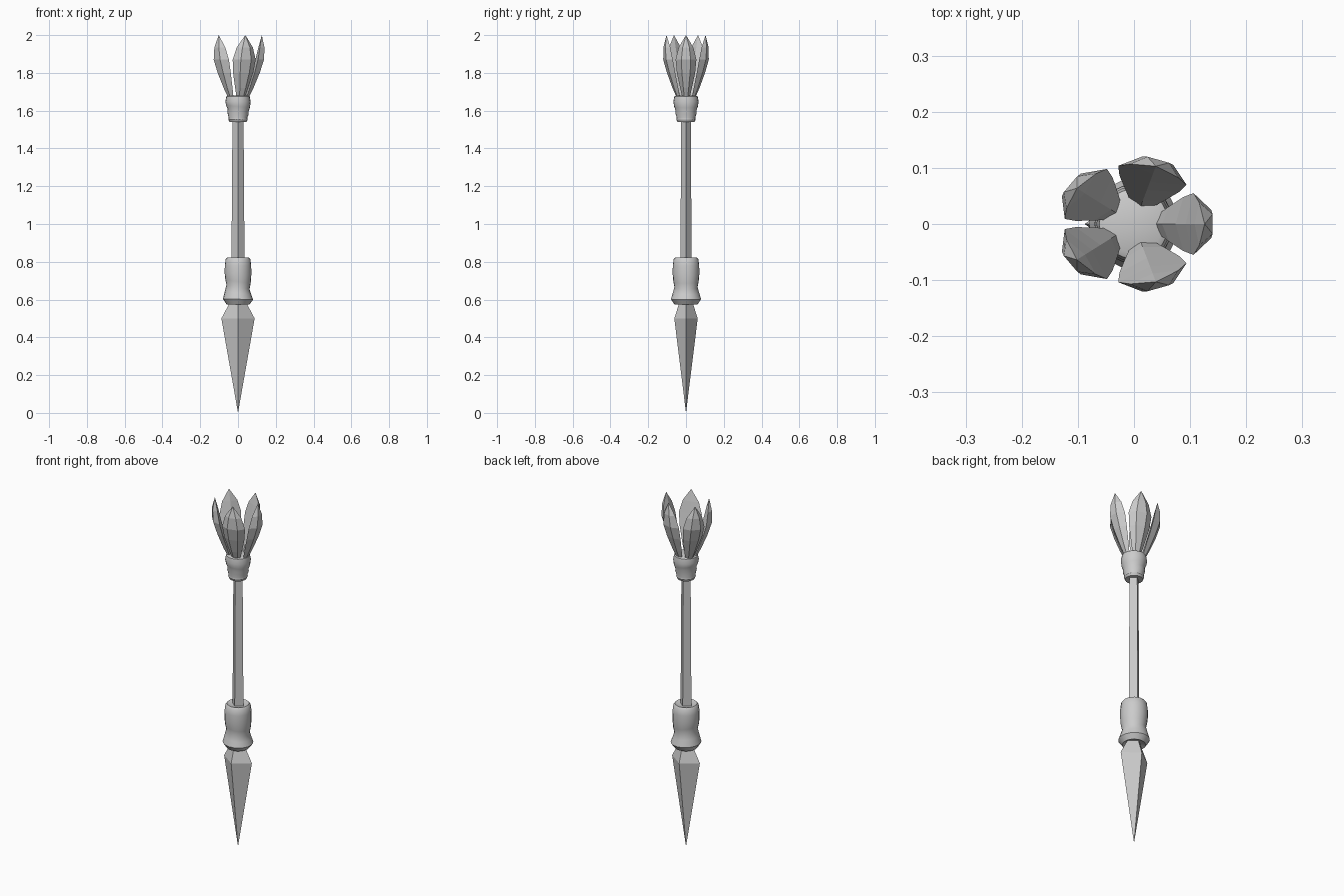
import bpy, bmesh, math

if "Cube" in bpy.data.objects:
    bpy.data.objects.remove(bpy.data.objects["Cube"])

SQUASH = 0.86  # shaft, head and petals are slightly flattened front to back

stone = bpy.data.materials.new("plain_grey")
stone.diffuse_color = (0.6, 0.6, 0.6, 1)
stone.use_nodes = True
stone.node_tree.nodes["Principled BSDF"].inputs["Base Color"].default_value = stone.diffuse_color


def loft(name, rings, tip=None, smooth=False):
    """Skin a list of equal-length point rings; close with caps or a tip."""
    bm = bmesh.new()
    rows = [[bm.verts.new(p) for p in ring] for ring in rings]
    n = len(rows[0])
    for a, b in zip(rows, rows[1:]):
        for i in range(n):
            j = (i + 1) % n
            bm.faces.new((a[i], a[j], b[j], b[i]))
    bm.faces.new(rows[0][::-1])
    if tip:
        t = bm.verts.new(tip)
        for i in range(n):
            bm.faces.new((rows[-1][i], rows[-1][(i + 1) % n], t))
    else:
        bm.faces.new(rows[-1])
    bmesh.ops.recalc_face_normals(bm, faces=bm.faces)
    me = bpy.data.meshes.new(name)
    bm.to_mesh(me)
    bm.free()
    me.materials.append(stone)
    ob = bpy.data.objects.new(name, me)
    bpy.context.collection.objects.link(ob)
    if smooth:
        bpy.ops.object.select_all(action='DESELECT')
        ob.select_set(True)
        bpy.context.view_layer.objects.active = ob
        bpy.ops.object.shade_smooth_by_angle(angle=math.radians(35))
    return ob


def diamond(rx, ry, z):
    return [(rx, 0, z), (0, ry, z), (-rx, 0, z), (0, -ry, z)]


def collar(name, profile, n=20):
    """Turned collar; each row is radius, height, sideways tilt."""
    rings = []
    for r, z, tilt in profile:
        ring = []
        for i in range(n):
            a = 2 * math.pi * i / n
            x, y = r * math.cos(a), r * math.sin(a)
            ring.append((x, y, z - tilt * x))
        rings.append(ring)
    return loft(name, rings, smooth=True)


# pointed head and shaft, both diamond in section
loft("arrow_head", [diamond(0.035, 0.03, 0.6), diamond(0.088, 0.062, 0.5)], tip=(0, 0, 0))
loft("shaft", [diamond(0.036, 0.031, 0.6), diamond(0.029, 0.025, 1.6)])

# lower collar: flared skirt below a rounded band
collar("lower_collar", [
    (0.035, 0.585, 0), (0.06, 0.573, 0), (0.08, 0.602, 0.03), (0.07, 0.635, 0.12),
    (0.061, 0.667, 0.2), (0.067, 0.695, 0.15), (0.0705, 0.735, 0.05),
    (0.07, 0.78, 0), (0.066, 0.812, 0), (0.058, 0.822, 0), (0.034, 0.815, 0)])

# upper collar: small ring, lower band and rounded top band
collar("upper_collar", [
    (0.03, 0.0 + 1.542, 0), (0.045, 1.54, 0), (0.051, 1.553, 0), (0.049, 1.562, 0),
    (0.056, 1.585, 0.1), (0.055, 1.602, 0.15), (0.063, 1.622, 0.1),
    (0.067, 1.648, 0), (0.062, 1.675, 0), (0.052, 1.68, 0)])

# five thick petals: rows are height, edge radius, half width, outer bulge, inner ridge
ROWS = [(1.65, 0.04, 0.018, 0.008, 0.008), (1.72, 0.062, 0.036, 0.02, 0.012),
        (1.80, 0.088, 0.056, 0.027, 0.014), (1.87, 0.106, 0.064, 0.032, 0.014),
        (1.935, 0.116, 0.045, 0.024, 0.008)]
for k in range(5):
    a = 2 * math.pi * k / 5
    c, s = math.cos(a), math.sin(a)

    def place(r, w, z):
        return (r * c - w * s, (r * s + w * c) * SQUASH, z)

    rings = [[place(r, w, z), place(r - inn, 0, z), place(r, -w, z),
              place(r + out, -0.45 * w, z), place(r + out, 0.45 * w, z)]
             for z, r, w, out, inn in ROWS]
    loft(f"petal_{k + 1}", rings, tip=place(0.126, 0, 2.0))
